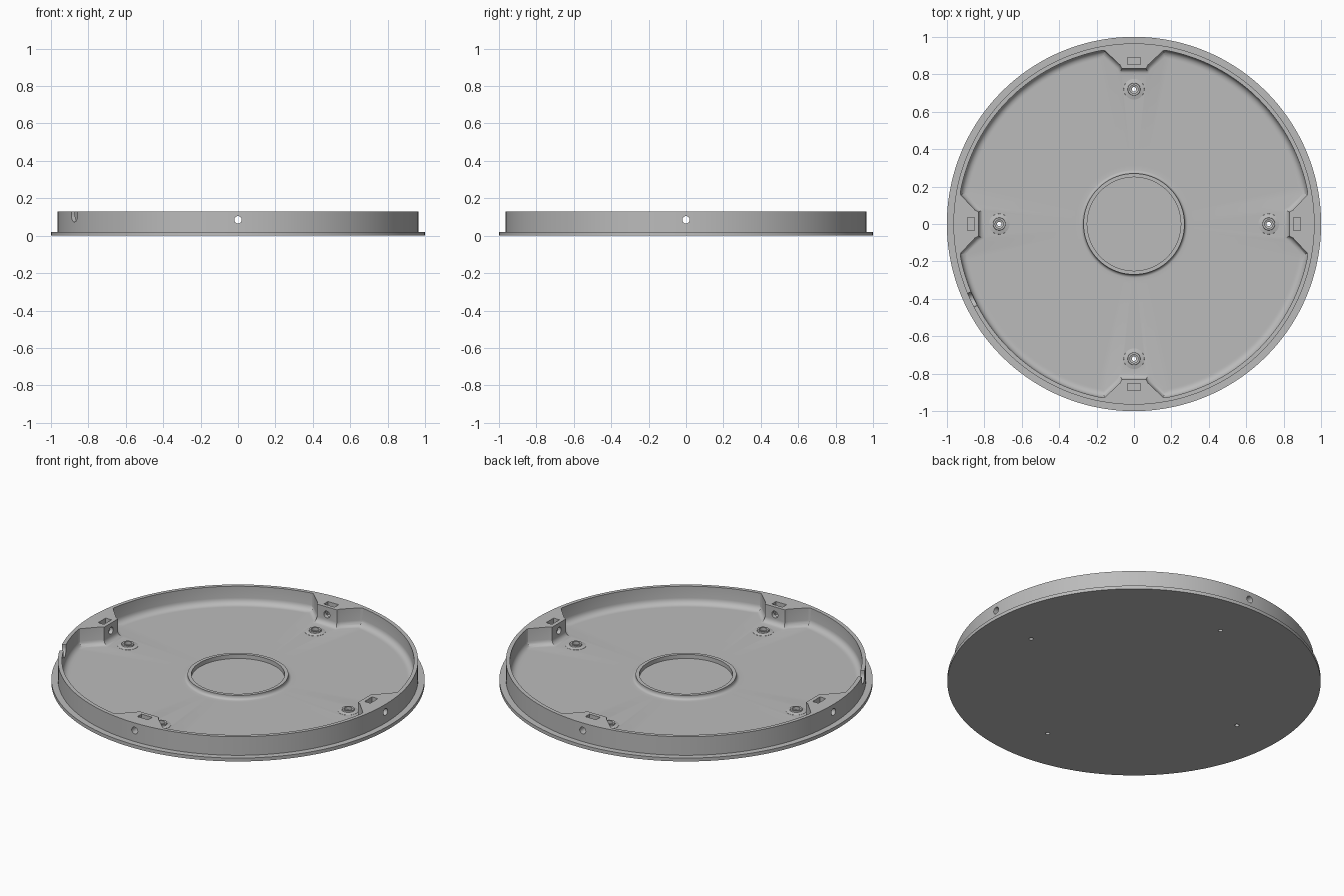
import bpy, bmesh
from math import pi, sin, cos, radians
from mathutils import Matrix

if "Cube" in bpy.data.objects:
    bpy.data.objects.remove(bpy.data.objects["Cube"])

FLOOR, TOP = 0.026, 0.13
QUARTERS = [i * pi / 2 for i in range(4)]

grey = bpy.data.materials.new("plain_grey")
grey.use_nodes = True
grey.diffuse_color = (0.5, 0.5, 0.5, 1)
grey.node_tree.nodes["Principled BSDF"].inputs["Base Color"].default_value = (0.5, 0.5, 0.5, 1)


def make(name, bm):
    bmesh.ops.remove_doubles(bm, verts=bm.verts, dist=1e-5)
    bmesh.ops.recalc_face_normals(bm, faces=bm.faces)
    mesh = bpy.data.meshes.new(name)
    bm.to_mesh(mesh)
    bm.free()
    mesh.materials.append(grey)
    obj = bpy.data.objects.new(name, mesh)
    bpy.context.collection.objects.link(obj)
    return obj


def lathe(name, profile, steps, at=(0, 0, 0)):
    """Spin a closed (radius, height) profile around z."""
    bm = bmesh.new()
    verts = [bm.verts.new((r, 0, z)) for r, z in profile]
    edges = [bm.edges.new(p) for p in zip(verts, verts[1:])]
    bmesh.ops.spin(bm, geom=verts + edges, cent=(0, 0, 0), axis=(0, 0, 1),
                   angle=2 * pi, steps=steps, use_merge=True)
    bmesh.ops.translate(bm, verts=bm.verts, vec=at)
    return make(name, bm)


def box(name, size, at, turn):
    bm = bmesh.new()
    m = Matrix.Rotation(turn, 4, 'Z') @ Matrix.Translation(at) @ Matrix.Diagonal((*size, 1))
    bmesh.ops.create_cube(bm, size=1, matrix=m)
    return make(name, bm)


def radial_pin(name, radius, length, at, turn):
    bm = bmesh.new()
    m = Matrix.Rotation(turn, 4, 'Z') @ Matrix.Translation(at) @ Matrix.Rotation(pi / 2, 4, 'Y')
    bmesh.ops.create_cone(bm, cap_ends=True, segments=24, radius1=radius,
                          radius2=radius, depth=length, matrix=m)
    return make(name, bm)


def fillet(r, z, size, side, steps=5):
    """Concave quarter arc from a vertical wall at r down to a floor at z."""
    arc = [i * pi / 2 / steps for i in range(steps + 1)]
    return [(r + side * size * (1 - cos(a)), z + size * (1 - sin(a))) for a in arc]


def lug(turn):
    """Screw block on the inner wall, flared where it meets the floor."""
    # radial, tangential, radial flare, tangential flare
    half = [(0.955, 0, 0, 0), (0.951, 0.08, 0, 0), (0.935, 0.19, 0, 0),
            (0.925, 0.155, 0.7, 0.7), (0.85, 0.075, 0.8, 0.5), (0.83, 0.065, 1, 0.4)]
    outline = half + [(u, -v, a, -b) for u, v, a, b in reversed(half[1:])]
    levels = [(TOP, 0)] + [(z, f) for f, z in fillet(0, FLOOR, 0.03, 1)] + [(0.015, 0.03)]
    bm = bmesh.new()
    rings = [[bm.verts.new((u - a * f, v + b * f, z)) for u, v, a, b in outline]
             for z, f in levels]
    n = len(outline)
    for low, high in zip(rings, rings[1:]):
        for i in range(n):
            j = (i + 1) % n
            bm.faces.new((low[i], low[j], high[j], high[i]))
    bm.faces.new(rings[0])
    bm.faces.new(rings[-1])
    bmesh.ops.rotate(bm, verts=bm.verts, matrix=Matrix.Rotation(turn, 3, 'Z'))
    return make("lug", bm)


# Round tray: flange, rim wall, filleted floor and raised centre ring
profile = [(0, 0), (1, 0), (1, 0.02), (0.965, 0.02), (0.965, TOP), (0.943, TOP)]
profile += fillet(0.943, FLOOR, 0.035, -1)
profile += [(0.9, FLOOR), (0.31, FLOOR)]
profile += fillet(0.27, FLOOR, 0.018, 1)[::-1]
profile += [(0.27, 0.05), (0.25, 0.05), (0.25, FLOOR), (0, FLOOR)]
tray = lathe("tray", profile, 144)

added, cutters = [], []
for q in QUARTERS:
    spot = (0.72 * cos(q), 0.72 * sin(q), 0)
    added.append(lug(q))
    # Low screw boss with a countersunk through hole
    added.append(lathe("boss", [(0, 0.015), (0.06, 0.015), (0.055, FLOOR + 0.001),
                                (0.034, 0.032), (0.033, 0.04), (0, 0.04)], 32, spot))
    cutters.append(lathe("screw_hole", [(0, -0.05), (0.012, -0.05), (0.012, 0.018),
                                        (0.022, 0.022), (0.022, 0.06), (0, 0.06)], 24, spot))
    # Nut pocket and radial bolt hole in each lug
    cutters.append(box("nut_pocket", (0.038, 0.07, 0.1), (0.871, 0, 0.105), q))
    cutters.append(radial_pin("bolt_hole", 0.02, 0.3, (0.9, 0, 0.085), q))

# Cable notch in the rim, rounded at the bottom
angle = radians(205)
cutters.append(radial_pin("notch_round", 0.04, 0.12, (0.955, 0, 0.113), angle))
cutters.append(box("notch_slot", (0.12, 0.08, 0.1), (0.955, 0, 0.163), angle))

# Join the added parts, then cut the openings
bpy.context.view_layer.objects.active = tray
for parts, operation in ((added, 'UNION'), (cutters, 'DIFFERENCE')):
    for part in parts:
        part.hide_render = True
        mod = tray.modifiers.new(part.name, 'BOOLEAN')
        mod.operation, mod.solver, mod.object = operation, 'EXACT', part
        bpy.ops.object.modifier_apply(modifier=mod.name)
        bpy.data.objects.remove(part)

bpy.ops.object.select_all(action='DESELECT')
tray.select_set(True)
bpy.ops.object.shade_smooth_by_angle(angle=radians(25))
